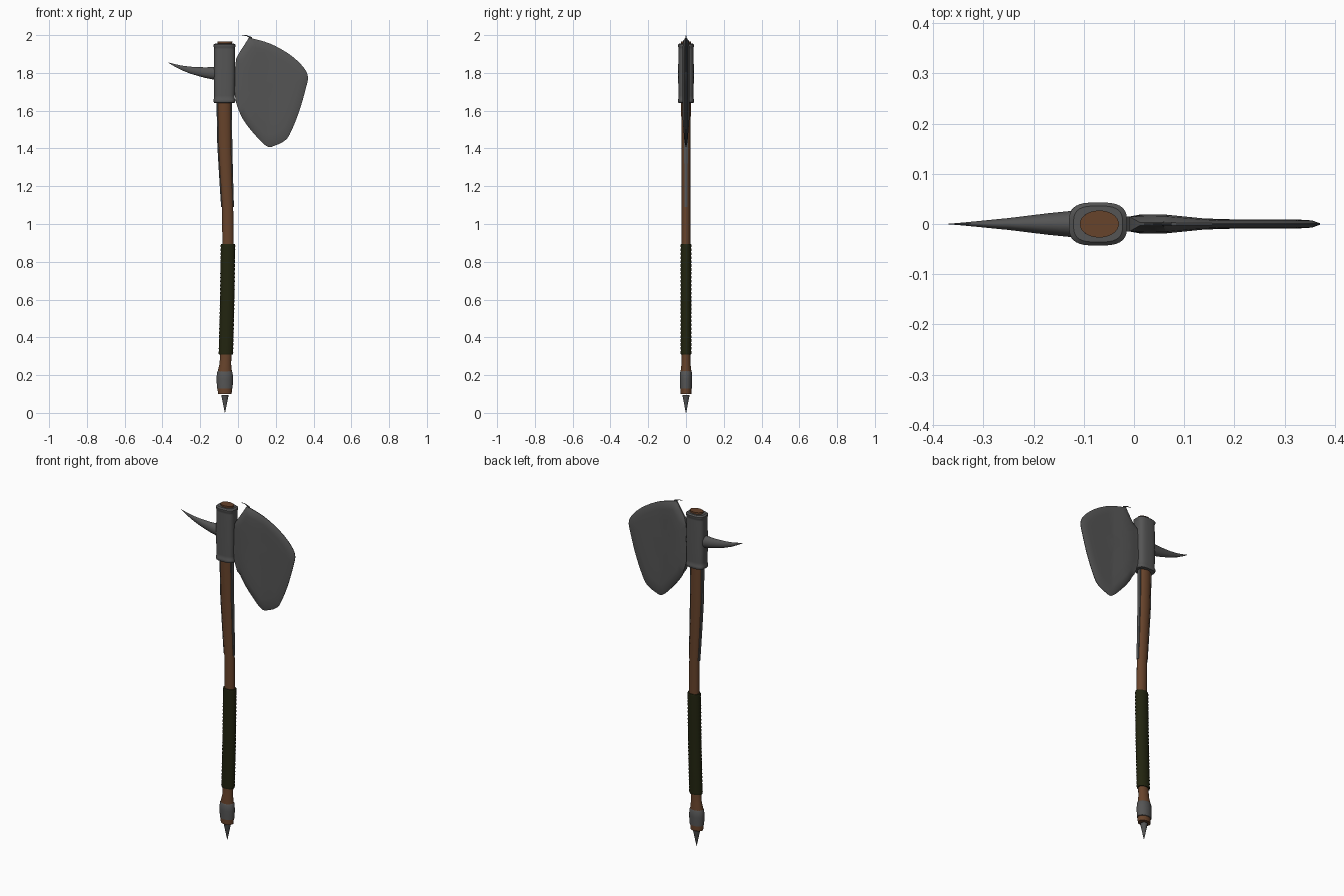
import bpy, bmesh, math
from mathutils import Vector

if "Cube" in bpy.data.objects:
    bpy.data.objects.remove(bpy.data.objects["Cube"])


def material(name, rgb):
    m = bpy.data.materials.new(name)
    m.use_nodes = True
    m.diffuse_color = (*rgb, 1)
    bsdf = next(n for n in m.node_tree.nodes if n.type == 'BSDF_PRINCIPLED')
    bsdf.inputs["Base Color"].default_value = (*rgb, 1)
    return m


steel = material("dark_steel", (0.09, 0.09, 0.09))
wood = material("brown_wood", (0.135, 0.056, 0.024))
leather = material("dark_green_leather", (0.016, 0.018, 0.005))


def finish(name, bm, mat, angle=35):
    bmesh.ops.recalc_face_normals(bm, faces=bm.faces)
    mesh = bpy.data.meshes.new(name)
    bm.to_mesh(mesh)
    bm.free()
    mesh.materials.append(mat)
    ob = bpy.data.objects.new(name, mesh)
    bpy.context.collection.objects.link(ob)
    bpy.ops.object.select_all(action='DESELECT')
    ob.select_set(True)
    bpy.context.view_layer.objects.active = ob
    bpy.ops.object.shade_smooth_by_angle(angle=math.radians(angle))
    return ob


def skin(bm, rings):
    """Bridge a list of equal vertex loops with quads."""
    n = len(rings[0])
    for a, b in zip(rings, rings[1:]):
        for i in range(n):
            j = (i + 1) % n
            bm.faces.new((a[i], a[j], b[j], b[i]))


def loft(name, sections, mat, sides=20, power=1.0, along_x=False):
    """Sections are (x, z, half width, half depth); a power below 1 squares them off."""
    bm = bmesh.new()
    rings = []
    for x, z, r, d in sections:
        ring = []
        for i in range(sides):
            t = math.tau * (i + 0.5) / sides
            c, s = math.cos(t), math.sin(t)
            u = r * math.copysign(abs(c) ** power, c)
            v = d * math.copysign(abs(s) ** power, s)
            ring.append(bm.verts.new((x, v, z + u) if along_x else (x + u, v, z)))
        rings.append(ring)
    skin(bm, rings)
    bm.faces.new(rings[0])
    bm.faces.new(rings[-1])
    return finish(name, bm, mat)


def smooth(points, steps=4):
    """Open Catmull-Rom curve through the points."""
    p = [Vector(q) for q in points]
    p = [p[0]] + p + [p[-1]]
    out = []
    for a, b, c, d in zip(p, p[1:], p[2:], p[3:]):
        for k in range(steps):
            t = k / steps
            out.append(b + (c - a) * t / 2 + (2 * a - 5 * b + 4 * c - d) * t * t / 2
                       + (3 * b - a - 3 * c + d) * t ** 3 / 2)
    return out + [p[-1]]


# Curved wooden shaft with a flared foot
shaft = [(-0.07, 0.10, 0.037, 0.028), (-0.07, 0.13, 0.038, 0.029), (-0.07, 0.22, 0.038, 0.029),
         (-0.067, 0.26, 0.031, 0.024), (-0.064, 0.32, 0.030, 0.023), (-0.057, 0.60, 0.030, 0.023),
         (-0.053, 0.90, 0.030, 0.023), (-0.055, 1.08, 0.030, 0.023), (-0.063, 1.25, 0.033, 0.023),
         (-0.070, 1.42, 0.036, 0.024), (-0.073, 1.64, 0.037, 0.026), (-0.069, 1.966, 0.039, 0.027)]
loft("shaft", shaft, wood, sides=24)


def shaft_at(z):
    for a, b in zip(shaft, shaft[1:]):
        if a[1] <= z <= b[1]:
            t = (z - a[1]) / (b[1] - a[1])
            return [p + (q - p) * t for p, q in zip(a, b)]


# Ridged leather grip wound round the shaft
grip = []
turns = 56
for i in range(turns + 1):
    x, z, r, d = shaft_at(0.31 + 0.585 * i / turns)
    swell = 0.0075 + 0.0025 * (i % 2)
    grip.append((x, z, r + swell, d + swell - 0.003))
loft("leather_grip", grip, leather, sides=16)

# Steel foot collar and spike
loft("foot_collar", [(-0.07, 0.128, 0.037, 0.028), (-0.07, 0.13, 0.042, 0.032),
                     (-0.07, 0.18, 0.044, 0.033), (-0.07, 0.215, 0.042, 0.032),
                     (-0.07, 0.222, 0.037, 0.028)], steel)
loft("foot_spike", [(-0.069, 0.0, 0.0008, 0.0008), (-0.069, 0.05, 0.011, 0.011),
                    (-0.069, 0.094, 0.020, 0.020)], steel, sides=12)

# Squared socket with a raised band at each end
socket = [(1.64, 0.045, 0.032), (1.642, 0.055, 0.040), (1.648, 0.058, 0.043), (1.658, 0.058, 0.043),
          (1.664, 0.055, 0.040), (1.68, 0.055, 0.040), (1.79, 0.057, 0.042), (1.925, 0.055, 0.040),
          (1.934, 0.055, 0.040), (1.939, 0.058, 0.043), (1.949, 0.058, 0.043),
          (1.956, 0.049, 0.036), (1.956, 0.044, 0.031)]
loft("socket", [(-0.0715 - 0.002 * (1.95 - z), z, r, d) for z, r, d in socket], steel, sides=32, power=0.65)

# Curved rear spike
loft("rear_spike", [(-0.09, 1.797, 0.036, 0.030), (-0.13, 1.798, 0.034, 0.026),
                    (-0.17, 1.801, 0.029, 0.022), (-0.21, 1.807, 0.024, 0.017),
                    (-0.25, 1.814, 0.019, 0.012), (-0.30, 1.827, 0.012, 0.007),
                    (-0.34, 1.842, 0.006, 0.003), (-0.37, 1.855, 0.0008, 0.0005)],
     steel, sides=16, along_x=True)

# Broad blade: outline rings shrinking inwards, thick by the socket and thin at the edge
outer = smooth([(0.058, 1.987), (0.17, 1.955), (0.274, 1.897), (0.343, 1.834), (0.37, 1.781),
                (0.359, 1.718), (0.322, 1.591), (0.274, 1.475), (0.243, 1.438), (0.2, 1.417),
                (0.158, 1.409), (0.106, 1.454), (0.037, 1.538), (0.0, 1.612), (-0.016, 1.68),
                (-0.018, 1.786), (-0.01, 1.876)])
outer += [Vector((0.012, 1.915)), Vector((0.035, 1.95))]
centre = Vector((0.14, 1.74))


def half_thickness(x):
    if x < 0.06:
        return 0.019
    return max(0.009, 0.019 - (x - 0.06) * 0.1)


bm = bmesh.new()
sheets = []
for side in (-1, 1):
    rings = []
    for scale in (1.0, 0.93, 0.8, 0.55, 0.28):
        ring = []
        for p in outer:
            q = centre + (p - centre) * scale
            y = half_thickness(q.x)
            if scale == 1.0:
                y *= 0.8 if p.x < 0.01 else 0.15
            elif scale == 0.93:
                y *= 0.8
            ring.append(bm.verts.new((q.x, side * y, q.y)))
        rings.append(ring)
    skin(bm, rings)
    hub = bm.verts.new((centre.x, side * half_thickness(centre.x), centre.y))
    last = rings[-1]
    for i in range(len(last)):
        bm.faces.new((last[i], last[(i + 1) % len(last)], hub))
    sheets.append(rings[0])
skin(bm, sheets)
finish("blade", bm, steel, 40)

# Fine barb at the top corner of the blade
loft("blade_barb", [(0.02, 1.999, 0.0006, 0.0006), (0.045, 1.9975, 0.0025, 0.002),
                    (0.075, 1.983, 0.006, 0.004)], steel, sides=8, along_x=True)

# Steel straps running down the two narrow sides of the shaft
for label, sign in (("left_strap", 1), ("right_strap", -1)):
    strap = []
    for i in range(13):
        x, z, r, d = shaft_at(1.09 + 0.56 * i / 12)
        strap.append((x + sign * (r - 0.001), z, 0.005, 0.008 + 0.004 * i / 12))
    loft(label, strap, steel, sides=8, power=0.5)
